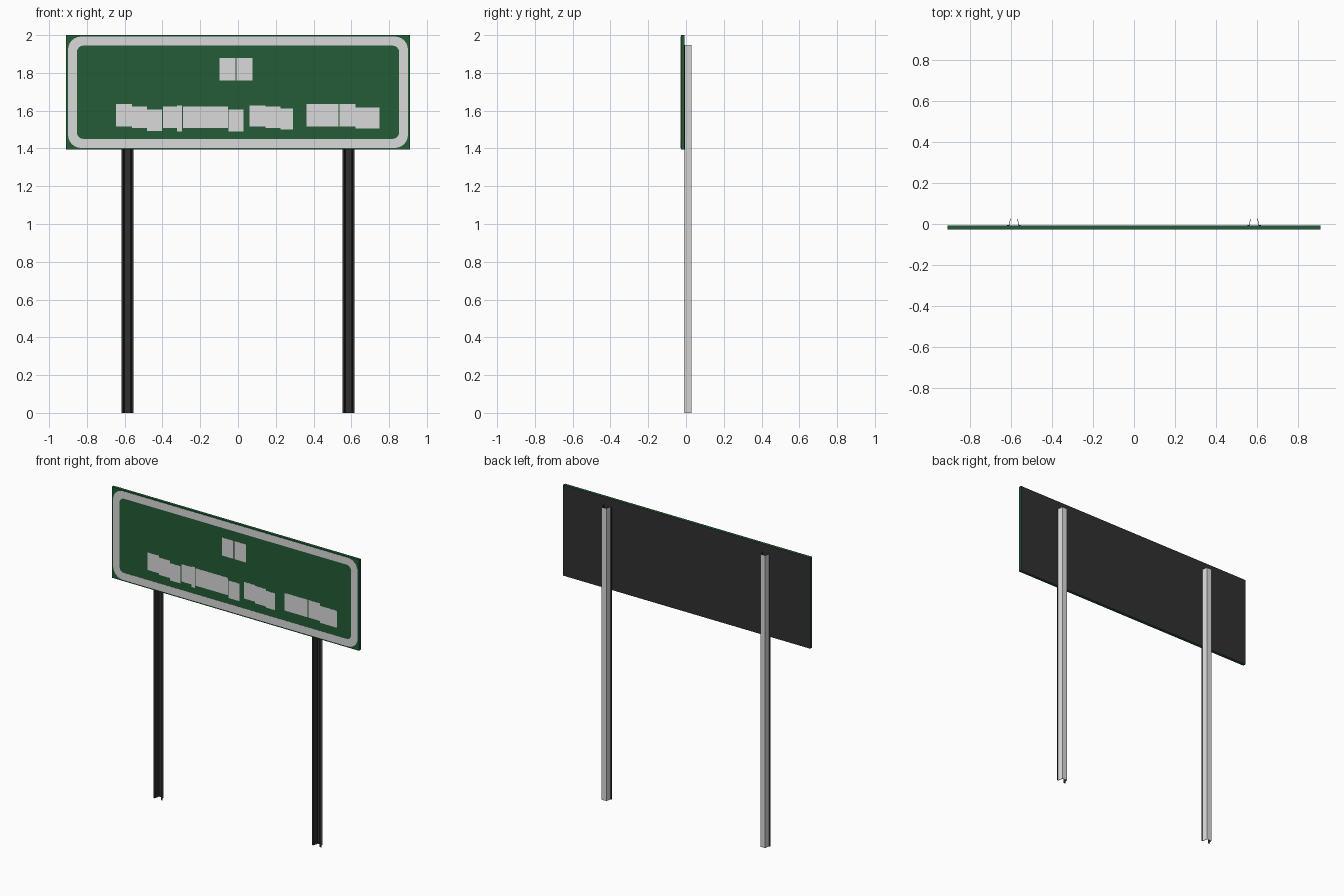
import bpy, bmesh, math

cube = bpy.data.objects.get("Cube")
if cube:
    bpy.data.objects.remove(cube, do_unlink=True)


def material(name, rgb):
    m = bpy.data.materials.new(name)
    m.use_nodes = True
    m.diffuse_color = (*rgb, 1)
    m.node_tree.nodes["Principled BSDF"].inputs["Base Color"].default_value = (*rgb, 1)
    return m


GREEN = material("sign green", (0.018, 0.105, 0.038))
WHITE = material("sign white", (0.7, 0.7, 0.7))
DARK = material("dark grey", (0.03, 0.03, 0.03))
STEEL = material("light steel", (0.7, 0.7, 0.7))

FRONT, BACK, REAR = -0.0275, -0.008, 0.028


def finish(name, bm, mats):
    bmesh.ops.recalc_face_normals(bm, faces=bm.faces)
    mesh = bpy.data.meshes.new(name)
    bm.to_mesh(mesh)
    bm.free()
    for m in mats:
        mesh.materials.append(m)
    ob = bpy.data.objects.new(name, mesh)
    bpy.context.collection.objects.link(ob)
    return ob


def add_box(bm, x0, x1, y0, y1, z0, z1):
    verts = bmesh.ops.create_cube(bm, size=1)["verts"]
    for v in verts:
        v.co.x = x1 if v.co.x > 0 else x0
        v.co.y = y1 if v.co.y > 0 else y0
        v.co.z = z1 if v.co.z > 0 else z0


# Panel: green with a dark back
bm = bmesh.new()
add_box(bm, -0.91, 0.91, FRONT, BACK, 1.395, 2.0)
bm.normal_update()
for f in bm.faces:
    f.material_index = 1 if f.normal.y > 0.5 else 0
finish("sign_panel", bm, [GREEN, DARK])


# Rounded white border
def rounded_loop(bm, hx, hz, r, y, steps=6):
    loop = []
    for q, (sx, sz) in enumerate([(1, 1), (-1, 1), (-1, -1), (1, -1)]):
        for i in range(steps + 1):
            a = (q + i / steps) * math.pi / 2
            loop.append(bm.verts.new((sx * (hx - r) + r * math.cos(a), y,
                                      1.6975 + sz * (hz - r) + r * math.sin(a))))
    return loop


bm = bmesh.new()
plate = FRONT - 0.0005
loops = [rounded_loop(bm, 0.9, 0.295, 0.07, FRONT), rounded_loop(bm, 0.9, 0.295, 0.07, plate),
         rounded_loop(bm, 0.853, 0.247, 0.035, plate), rounded_loop(bm, 0.853, 0.247, 0.035, FRONT)]
for a, b in zip(loops, loops[1:]):
    for i in range(len(a)):
        j = (i + 1) % len(a)
        bm.faces.new((a[i], a[j], b[j], b[i]))
finish("border", bm, [WHITE])

# Plain white blocks: left, right, bottom, top
blocks = [
    (-0.097, -0.012, 1.76, 1.88), (-0.007, 0.078, 1.76, 1.88),
    (-0.646, -0.562, 1.517, 1.634), (-0.562, -0.482, 1.507, 1.623),
    (-0.482, -0.403, 1.492, 1.607), (-0.398, -0.324, 1.507, 1.623),
    (-0.324, -0.297, 1.49, 1.628), (-0.292, -0.054, 1.507, 1.623),
    (-0.049, 0.03, 1.49, 1.607), (0.062, 0.146, 1.517, 1.628),
    (0.146, 0.226, 1.507, 1.623), (0.226, 0.292, 1.5, 1.612),
    (0.363, 0.532, 1.517, 1.634), (0.537, 0.622, 1.517, 1.634),
    (0.622, 0.749, 1.505, 1.618),
]
bm = bmesh.new()
for x0, x1, z0, z1 in blocks:
    add_box(bm, x0, x1, plate, FRONT, z0, z1)
finish("white_blocks", bm, [WHITE])

# Posts: channel section open to the front, pale outside and dark inside
T = 0.002
FOOT = BACK + 0.0003
outer = [(-0.033, FOOT + T), (-0.024, FOOT + T), (-0.018, REAR),
         (0.018, REAR), (0.024, FOOT + T), (0.033, FOOT + T)]
inner = [(0.033, FOOT), (0.022, FOOT), (0.016, REAR - T),
         (-0.016, REAR - T), (-0.022, FOOT), (-0.033, FOOT)]
profile = outer + inner
for side, cx in (("right", -0.585), ("left", 0.585)):
    bm = bmesh.new()
    low, high = ([bm.verts.new((cx + x, y, z)) for x, y in profile] for z in (0, 1.947))
    n = len(profile)
    for i in range(n):
        j = (i + 1) % n
        f = bm.faces.new((low[i], low[j], high[j], high[i]))
        f.material_index = 1 if i in (1, 2, 3) else 0
    for ring in (low, high):
        for i in range(len(outer) - 1):
            f = bm.faces.new((ring[i], ring[i + 1], ring[n - 2 - i], ring[n - 1 - i]))
    finish(side + "_post", bm, [DARK, STEEL])
